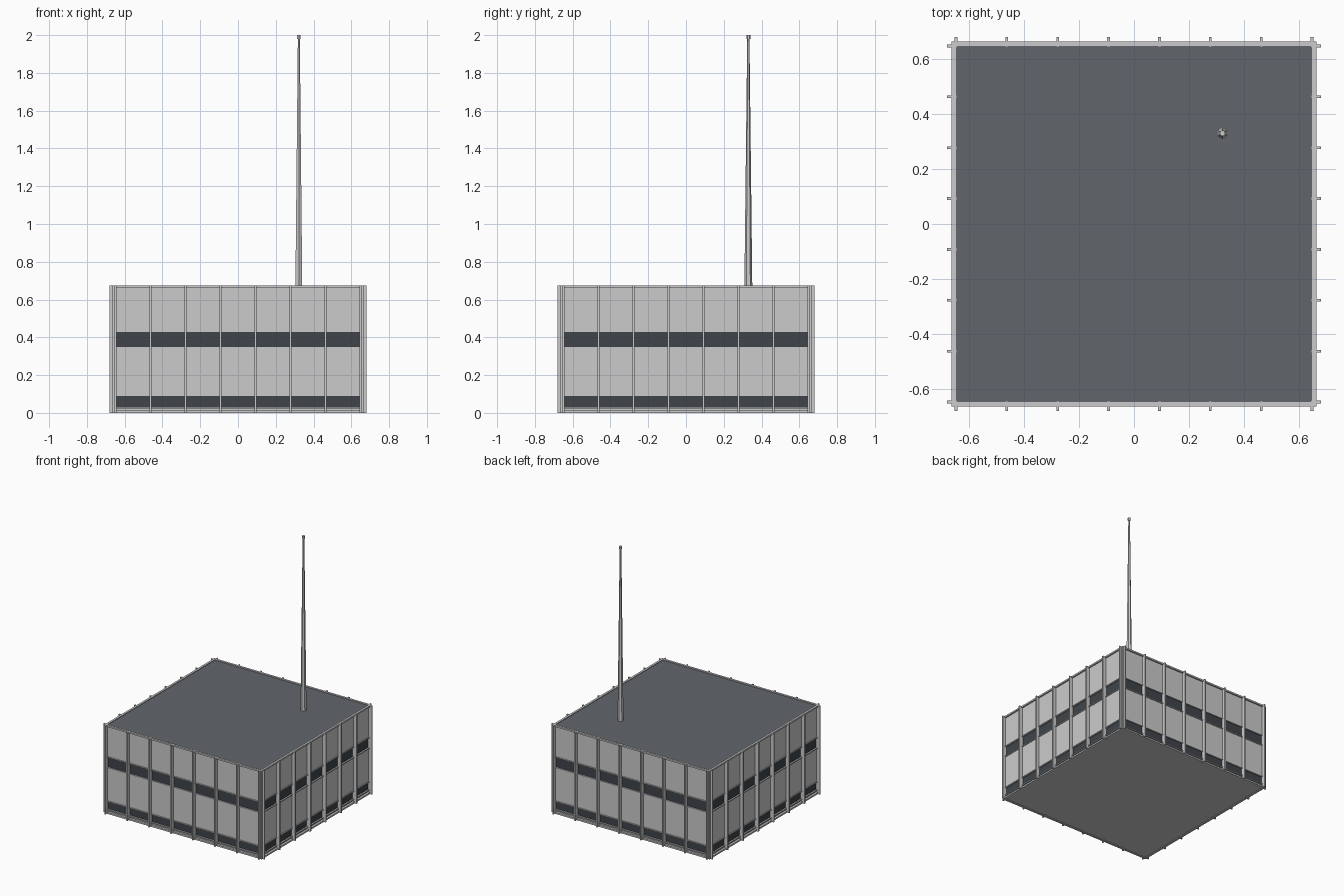
import bpy
from math import pi

if "Cube" in bpy.data.objects:
    bpy.data.objects.remove(bpy.data.objects["Cube"])

H = 0.675      # building height
CORE = 0.648   # recessed glass / roof line
WALL = 0.653   # panel face
RIM = 0.664    # frame face
FIN = 0.68     # fin tips
MX, MY = 0.322, 0.33


def material(name, rgb):
    m = bpy.data.materials.new(name)
    m.diffuse_color = (*rgb, 1)
    m.use_nodes = True
    m.node_tree.nodes["Principled BSDF"].inputs["Base Color"].default_value = m.diffuse_color
    return m


glass = material("dark_glass", (0.05, 0.06, 0.07))
roofing = material("roofing", (0.12, 0.133, 0.148))


def box(name, x0, x1, y0, y1, z0, z1, mat=None):
    bpy.ops.mesh.primitive_cube_add(size=1, location=((x0 + x1) / 2, (y0 + y1) / 2, (z0 + z1) / 2))
    o = bpy.context.object
    o.name = name
    o.scale = (x1 - x0, y1 - y0, z1 - z0)
    bpy.ops.object.transform_apply(location=True, rotation=True, scale=True)
    if mat:
        o.data.materials.append(mat)
    return o


def slab(name, r, z0, z1, mat=None):
    return box(name, -r, r, -r, r, z0, z1, mat)


def ring(name, outer, inner, z0, z1):
    # four beams around the building
    box(name + "_front", -outer, outer, -outer, -inner, z0, z1)
    box(name + "_back", -outer, outer, inner, outer, z0, z1)
    box(name + "_left", -outer, -inner, -inner, inner, z0, z1)
    box(name + "_right", inner, outer, -inner, inner, z0, z1)


# floor, window bands, wall panels and roof
slab("floor", CORE, 0.004, 0.03)
slab("lower_windows", CORE, 0.03, 0.087, glass)
slab("lower_panels", WALL, 0.087, 0.35)
slab("upper_windows", CORE, 0.35, 0.425, glass)
slab("upper_panels", WALL, 0.425, 0.664)
slab("roof", CORE, 0.664, 0.670, roofing)

# horizontal frames and window sills
ring("base_beam", RIM, CORE, 0.0, 0.012)
ring("roof_rim", RIM, CORE, H - 0.012, H)
for i, z in enumerate((0.024, 0.087, 0.343, 0.425)):
    ring(f"sill_{i}", 0.659, CORE, z, z + 0.008)

# corner posts
for sx in (-1, 1):
    for sy in (-1, 1):
        xs = sorted((sx * 0.645, sx * RIM))
        ys = sorted((sy * 0.645, sy * RIM))
        box("corner_post", *xs, *ys, 0, H)

# vertical fins, eight per side
for i in range(8):
    p = -CORE + i * 2 * CORE / 7
    a, b = p - 0.005, p + 0.005
    for s in (-1, 1):
        d = sorted((s * 0.645, s * FIN))
        box("fin_x", *d, a, b, 0, H)
        box("fin_y", a, b, *d, 0, H)

# tapered six-sided mast with a small cap
z0, z1 = 0.668, 1.982
bpy.ops.mesh.primitive_cone_add(vertices=6, radius1=0.021, radius2=0.006, depth=z1 - z0,
                                location=(MX, MY, (z0 + z1) / 2))
bpy.context.object.name = "mast"
bpy.ops.mesh.primitive_cylinder_add(vertices=6, radius=0.011, depth=0.02, location=(MX, MY, 1.99))
bpy.context.object.name = "mast_cap"
